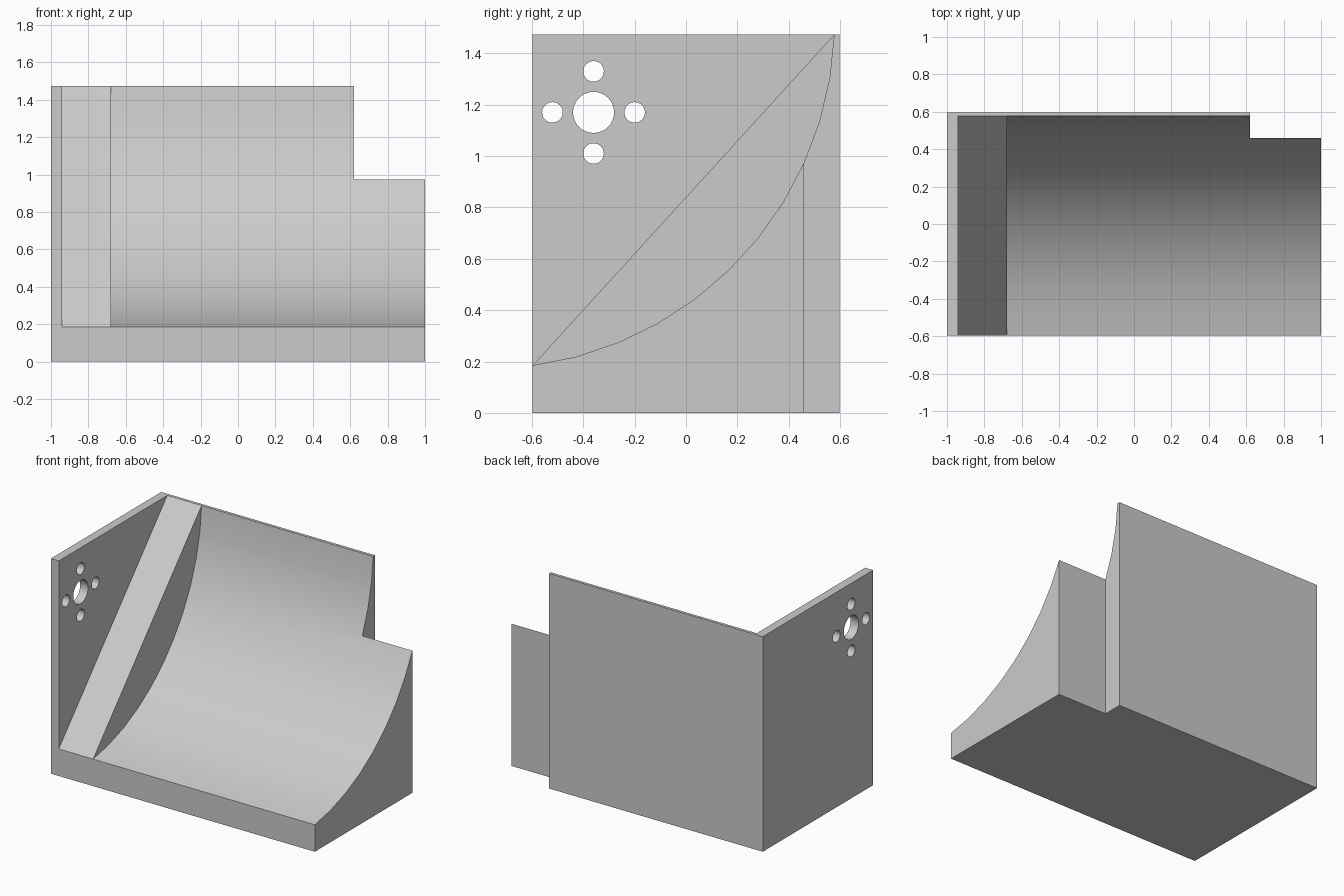
import bpy, bmesh, math
from mathutils import Vector

if "Cube" in bpy.data.objects:
    bpy.data.objects.remove(bpy.data.objects["Cube"], do_unlink=True)

HALF_Y, HEIGHT, OUT = 0.597, 1.473, 1.8
PLATE_X, WEB_X, NOTCH_X = -0.94, -0.68, 0.62
ARC_STEPS, SAGITTA = 11, 0.317
lip = Vector((-HALF_Y, 0.185))       # front foot of the curved ramp
crest = Vector((0.577, HEIGHT))      # top of the curved ramp


def prism(name, outline, x0, x1):
    """Extrude a (y, z) outline along x."""
    bm = bmesh.new()
    face = bm.faces.new([bm.verts.new((x0, y, z)) for y, z in outline])
    moved = bmesh.ops.extrude_face_region(bm, geom=[face])["geom"]
    verts = [v for v in moved if isinstance(v, bmesh.types.BMVert)]
    bmesh.ops.translate(bm, verts=verts, vec=(x1 - x0, 0, 0))
    bmesh.ops.recalc_face_normals(bm, faces=bm.faces)
    mesh = bpy.data.meshes.new(name)
    bm.to_mesh(mesh)
    bm.free()
    obj = bpy.data.objects.new(name, mesh)
    bpy.context.collection.objects.link(obj)
    return obj


def rect(y0, z0, y1, z1):
    return [(y0, z0), (y1, z0), (y1, z1), (y0, z1)]


def circle(y, z, r, n=32):
    return [(y + r * math.cos(2 * math.pi * i / n),
             z + r * math.sin(2 * math.pi * i / n)) for i in range(n)]


def arc(a, b, sagitta, steps):
    """Points of the arc sagging below the chord a-b."""
    chord = b - a
    half = chord.length / 2
    radius = (half ** 2 + sagitta ** 2) / (2 * sagitta)
    normal = Vector((-chord.y, chord.x)).normalized()
    centre = (a + b) / 2 + normal * (radius - sagitta)
    mid = math.atan2(-normal.y, -normal.x)
    spread = math.asin(half / radius)
    angles = [mid + spread * (2 * i / steps - 1) for i in range(steps + 1)]
    return [centre + radius * Vector((math.cos(t), math.sin(t))) for t in angles]


# Solid block that is carved into the bracket
body = prism("ramp_bracket", rect(-HALF_Y, 0, HALF_Y, HEIGHT), -1, 1)
curve = arc(lip, crest, SAGITTA, ARC_STEPS)
notch_y = curve[8].x

# Sloped web top, curved ramp and rear corner notch
slope = crest - lip
low, high = lip - slope * 0.3, crest + slope * 0.3
cutters = [
    prism("slope_cutter", [low, high, (low.x, high.y)], PLATE_X, OUT),
    prism("ramp_cutter", curve + [(crest.x, OUT), (-OUT, OUT), (-OUT, lip.y)],
          WEB_X, OUT),
    prism("notch_cutter", rect(notch_y, -1, OUT, OUT), NOTCH_X, OUT),
]

# Shaft hole with four screw holes in the side plate
hole_y, hole_z, spacing = -0.36, 1.17, 0.16
cutters.append(prism("shaft_cutter", circle(hole_y, hole_z, 0.08), -1.2, -0.85))
for dy, dz in ((1, 0), (-1, 0), (0, 1), (0, -1)):
    cutters.append(prism("screw_cutter", circle(
        hole_y + dy * spacing, hole_z + dz * spacing, 0.04), -1.2, -0.85))

# Carve, then keep only the finished mesh
for cutter in cutters:
    cutter.hide_render = True
    mod = body.modifiers.new(cutter.name, "BOOLEAN")
    mod.operation, mod.solver, mod.object = "DIFFERENCE", "EXACT", cutter
bpy.context.view_layer.update()
graph = bpy.context.evaluated_depsgraph_get()
carved = bpy.data.meshes.new_from_object(body.evaluated_get(graph))
body.modifiers.clear()
body.data = carved
for cutter in cutters:
    bpy.data.objects.remove(cutter, do_unlink=True)

# Plain grey material
grey = bpy.data.materials.new("light grey")
grey.use_nodes = True
colour = (0.6, 0.6, 0.6, 1)
grey.diffuse_color = colour
grey.node_tree.nodes["Principled BSDF"].inputs["Base Color"].default_value = colour
body.data.materials.clear()
body.data.materials.append(grey)

# Smooth the curved surfaces, keep the edges crisp
bpy.ops.object.select_all(action="DESELECT")
body.select_set(True)
bpy.context.view_layer.objects.active = body
bpy.ops.object.shade_smooth_by_angle(angle=math.radians(30))
